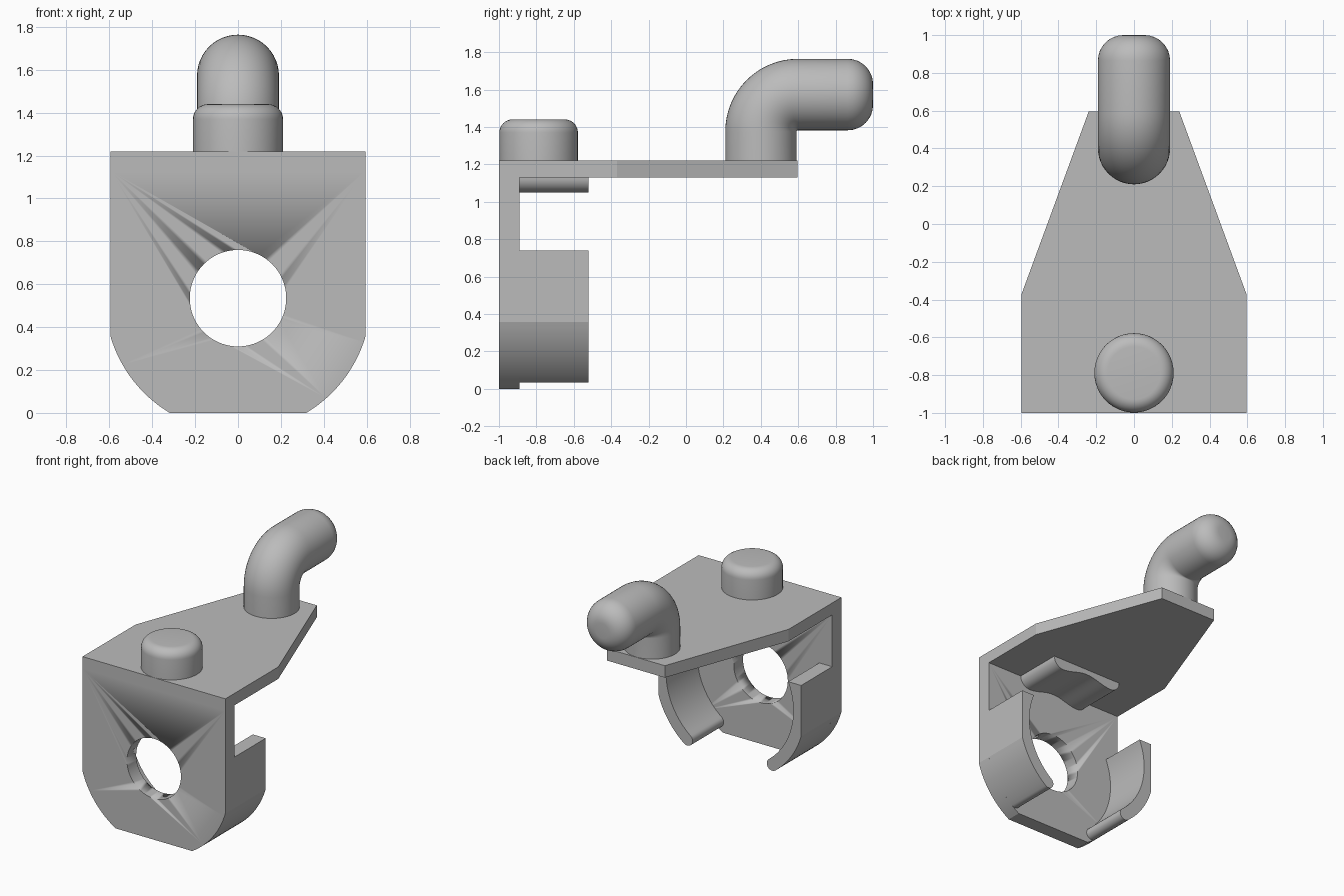
import bpy, bmesh
from math import sin, cos, pi, radians, acos, asin, sqrt
from mathutils import Vector

old = bpy.data.objects.get("Cube")
if old:
    bpy.data.objects.remove(old, do_unlink=True)

grey = bpy.data.materials.new("plain_grey")
grey.use_nodes = True
COLOUR = (0.5, 0.5, 0.5, 1)
grey.diffuse_color = COLOUR
grey.node_tree.nodes["Principled BSDF"].inputs["Base Color"].default_value = COLOUR

WIDTH = 0.595             # half width of the bracket
FRONT, BACK = -1.0, 0.595
PLATE_BACK, CLIP_BACK = -0.89, -0.52
UNDER, DECK = 1.13, 1.22  # faces of the top plate
RING_Z, R_OUT, R_IN = 0.532, 0.62, 0.53


def finish(name, bm, angle):
    bmesh.ops.recalc_face_normals(bm, faces=bm.faces)
    mesh = bpy.data.meshes.new(name)
    bm.to_mesh(mesh)
    bm.free()
    obj = bpy.data.objects.new(name, mesh)
    bpy.context.collection.objects.link(obj)
    mesh.materials.append(grey)
    bpy.ops.object.select_all(action='DESELECT')
    obj.select_set(True)
    bpy.context.view_layer.objects.active = obj
    bpy.ops.object.shade_smooth_by_angle(angle=radians(angle))
    return obj


def prism(name, outline, start, depth, angle=15):
    """Extrude a closed outline of 3D points along depth."""
    bm = bmesh.new()
    face = bm.faces.new([bm.verts.new(Vector(p) + Vector(start)) for p in outline])
    side = bmesh.ops.extrude_face_region(bm, geom=[face], use_keep_orig=True)
    moved = [g for g in side["geom"] if isinstance(g, bmesh.types.BMVert)]
    bmesh.ops.translate(bm, verts=moved, vec=depth)
    return finish(name, bm, angle)


def loft(name, rings, segments=48):
    """Join round sections (y, z, pitch, radius) into a capped solid."""
    bm = bmesh.new()
    loops = []
    for y, z, pitch, r in rings:
        loop = []
        for i in range(segments):
            t = 2 * pi * i / segments
            loop.append(bm.verts.new((r * cos(t), y + r * sin(t) * cos(pitch),
                                      z - r * sin(t) * sin(pitch))))
        loops.append(loop)
    for a, b in zip(loops, loops[1:]):
        for i in range(segments):
            j = (i + 1) % segments
            bm.faces.new((a[i], a[j], b[j], b[i]))
    bm.faces.new(loops[0])
    bm.faces.new(loops[-1])
    return finish(name, bm, 30)


def arc(cx, cz, r, a0, a1, steps):
    return [(cx + r * cos(a0 + (a1 - a0) * i / steps), 0,
             cz + r * sin(a0 + (a1 - a0) * i / steps)) for i in range(steps + 1)]


def mirrored(points):
    return points + [(-x, y, z) for x, y, z in reversed(points)]


# Front plate: straight sides, arc shoulders, flat foot
shoulder = -acos(WIDTH / R_OUT)
foot = -asin(RING_Z / R_OUT)
half = [(WIDTH, 0, UNDER)] + arc(0, RING_Z, R_OUT, shoulder, foot, 16)
front_plate = prism("front_plate", mirrored(half), (0, FRONT, 0),
                    (0, PLATE_BACK - FRONT, 0))

# Round hole through the front plate
cutter = prism("hole_cutter", arc(0, 0.535, 0.225, 0, 2 * pi * 71 / 72, 71),
               (0, FRONT - 0.1, 0), (0, 0.4, 0))
cutter.hide_render = True
hole = front_plate.modifiers.new("hole", 'BOOLEAN')
hole.operation, hole.solver, hole.object = 'DIFFERENCE', 'EXACT', cutter
bpy.context.view_layer.objects.active = front_plate
bpy.ops.object.modifier_apply(modifier="hole")
bpy.data.objects.remove(cutter, do_unlink=True)

# Tapering top plate
prism("top_plate", mirrored([(WIDTH, FRONT, 0), (WIDTH, -0.37, 0), (0.24, BACK, 0)]),
      (0, 0, UNDER), (0, 0, DECK - UNDER))

# Pair of curved clip arms with rounded tips
tip = radians(-52)
arm_top = 0.74
mid, bead = (R_OUT + R_IN) / 2, (R_OUT - R_IN) / 2
section = [(WIDTH, 0, arm_top)]
section += arc(0, RING_Z, R_OUT, shoulder, tip, 12)
section += arc(mid * cos(tip), RING_Z + mid * sin(tip), bead, tip, tip - pi, 16)[1:-1]
section += arc(0, RING_Z, R_IN, tip, asin((arm_top - RING_Z) / R_IN), 24)
arms = prism("clip_arms", section, (0, PLATE_BACK, 0), (0, CLIP_BACK - PLATE_BACK, 0))
mirror = arms.modifiers.new("other_arm", 'MIRROR')
mirror.use_axis[0] = True

# Pad under the top plate: rounded ends, hollow middle
pad = [(0.3, 0, UNDER)] + arc(0.22, UNDER, 0.08, 0, -pi / 2, 10)[1:]
pad += [(x, 0, 1.07 - 0.02 * cos(pi * (0.22 - x) / 0.22))
        for x in [0.22 * (1 - i / 10) for i in range(1, 10)]]
prism("upper_pad", mirrored(pad), (0, PLATE_BACK, 0), (0, CLIP_BACK - PLATE_BACK, 0))


def rounded_end(r, fillet, steps=8):
    """Radius and advance pairs for a filleted end."""
    return [(r - fillet * (1 - cos(pi / 2 * i / steps)), fillet * sin(pi / 2 * i / steps))
            for i in range(1, steps + 1)]


# Short round peg near the front edge
PEG_Y, PEG_R, PEG_FILLET = -0.788, 0.21, 0.07
peg_rim = 1.44 - PEG_FILLET
loft("front_peg", [(PEG_Y, DECK, 0, PEG_R), (PEG_Y, peg_rim, 0, PEG_R)]
     + [(PEG_Y, peg_rim + up, 0, r) for r, up in rounded_end(PEG_R, PEG_FILLET)])

# Bent hook: rises, turns back and ends in a rounded tip
HOOK_Y, HOOK_R, BEND, HOOK_FILLET = 0.401, 0.191, 0.197, 0.135
bend_z = 1.573 - BEND
rings = [(HOOK_Y, DECK, 0, HOOK_R)]
for i in range(17):
    a = pi / 2 * i / 16
    rings.append((HOOK_Y + BEND * (1 - cos(a)), bend_z + BEND * sin(a), a, HOOK_R))
tip_y = 1.0 - HOOK_FILLET
rings.append((tip_y, bend_z + BEND, pi / 2, HOOK_R))
rings += [(tip_y + out, bend_z + BEND, pi / 2, r)
          for r, out in rounded_end(HOOK_R, HOOK_FILLET)]
loft("rear_hook", rings)
